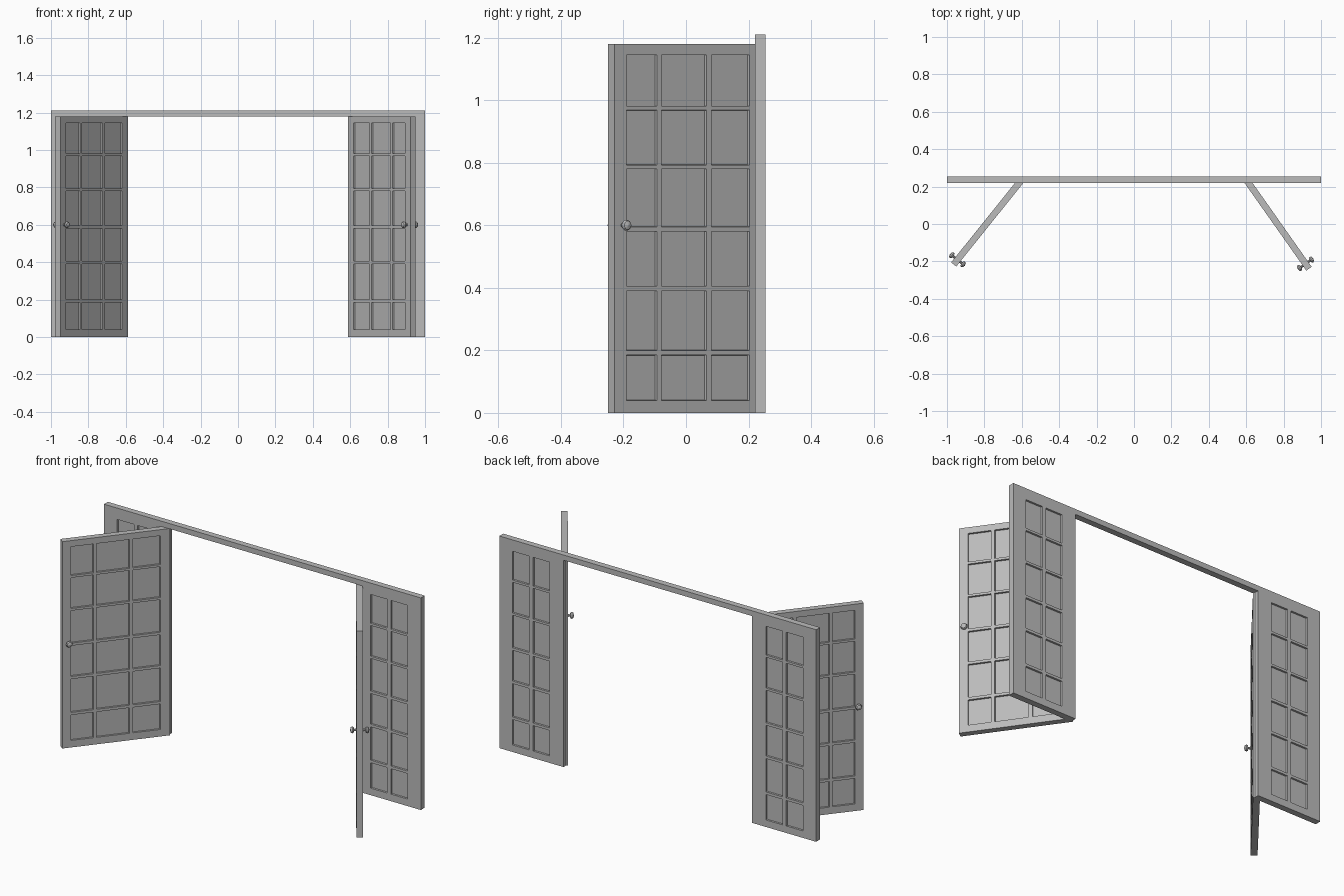
import bpy, bmesh, math
from mathutils import Matrix, Vector

if "Cube" in bpy.data.objects:
    bpy.data.objects.remove(bpy.data.objects["Cube"], do_unlink=True)

grey = bpy.data.materials.new("painted_grey")
grey.use_nodes = True
COLOUR = (0.5, 0.5, 0.5, 1)
grey.diffuse_color = COLOUR
grey.node_tree.nodes["Principled BSDF"].inputs["Base Color"].default_value = COLOUR

T = 0.035            # leaf thickness
DOOR_H, TOP = 1.18, 1.21
DOOR_L = 0.58
ROWS = [(0.04, 0.185), (0.2, 0.39), (0.405, 0.58), (0.595, 0.78), (0.793, 0.968), (0.981, 1.145)]
DOOR_COLS = [(0.052, 0.2), (0.219, 0.395), (0.413, 0.533)]
SIDE_COLS = [(0.088, 0.192), (0.216, 0.322)]


def finish(name, bm, matrix=Matrix()):
    bmesh.ops.recalc_face_normals(bm, faces=bm.faces)
    mesh = bpy.data.meshes.new(name)
    bm.to_mesh(mesh)
    bm.free()
    mesh.materials.append(grey)
    obj = bpy.data.objects.new(name, mesh)
    obj.matrix_world = matrix
    bpy.context.collection.objects.link(obj)
    return obj


def box(lo, hi):
    bm = bmesh.new()
    lo, hi = Vector(lo), Vector(hi)
    bmesh.ops.create_cube(bm, size=1, matrix=Matrix.Translation((lo + hi) / 2)
                          @ Matrix.Diagonal((hi - lo).to_4d()))
    return bm


def paned_leaf(name, length, y0, cols, matrix):
    """Slab with sunken panes on both faces."""
    bm = box((0, y0, 0), (length, y0 + T, DOOR_H))
    for axis, spans in ((0, cols), (2, ROWS)):
        for cut in (c for span in spans for c in span):
            normal = Vector((0, 0, 0))
            normal[axis] = 1
            bmesh.ops.bisect_plane(bm, geom=bm.verts[:] + bm.edges[:] + bm.faces[:],
                                   plane_co=normal * cut, plane_no=normal)
    bm.normal_update()

    def inside(value, spans):
        return any(a < value < b for a, b in spans)

    panes = []
    for f in bm.faces:
        c = f.calc_center_median()
        if abs(f.normal.y) > 0.9 and inside(c.x, cols) and inside(c.z, ROWS):
            panes.append(f)
    bmesh.ops.inset_individual(bm, faces=panes, thickness=0.001, depth=-0.01)
    return finish(name, bm, matrix)


def knob(name, matrix):
    """Faceted knob turned around its local z axis."""
    bm = bmesh.new()
    profile = [(0.007, 0), (0.006, 0.012), (0.015, 0.014), (0.018, 0.021), (0.014, 0.029), (0, 0.033)]
    verts = [bm.verts.new((r, 0, z)) for r, z in profile]
    edges = [bm.edges.new(pair) for pair in zip(verts, verts[1:])]
    bmesh.ops.spin(bm, geom=verts + edges, cent=(0, 0, 0), axis=(0, 0, 1),
                   angle=math.tau, steps=10)
    bmesh.ops.remove_doubles(bm, verts=bm.verts, dist=0.0001)
    finish(name, bm, matrix)


# Overhead beam
finish("header_beam", box((-1, 0.22, DOOR_H), (1, 0.255, TOP)))

# Fixed side panels and open doors; side is +1 for left
for label, side, tip in (("left", 1, (0.922, -0.25)), ("right", -1, (-0.95, -0.227))):
    start = 0.595 if side > 0 else -0.595
    turn = Matrix() if side > 0 else Matrix.Rotation(math.pi, 4, "Z")
    paned_leaf(label + "_side_panel", 0.405, 0 if side > 0 else -T, SIDE_COLS,
               Matrix.Translation((start, 0.22, 0)) @ turn)

    hinge = Vector((0.587 * side, 0.225))
    run = Vector(tip) - hinge
    place = (Matrix.Translation((hinge.x, hinge.y, 0))
             @ Matrix.Rotation(math.atan2(run.y, run.x), 4, "Z"))
    y0 = 0 if side > 0 else -T
    paned_leaf(label + "_door", DOOR_L, y0, DOOR_COLS, place)
    for face, y, angle in (("front", y0, 90), ("back", y0 + T, -90)):
        knob(f"{label}_door_{face}_knob", place
             @ Matrix.Translation((DOOR_L - 0.032, y, 0.6))
             @ Matrix.Rotation(math.radians(angle), 4, "X"))
